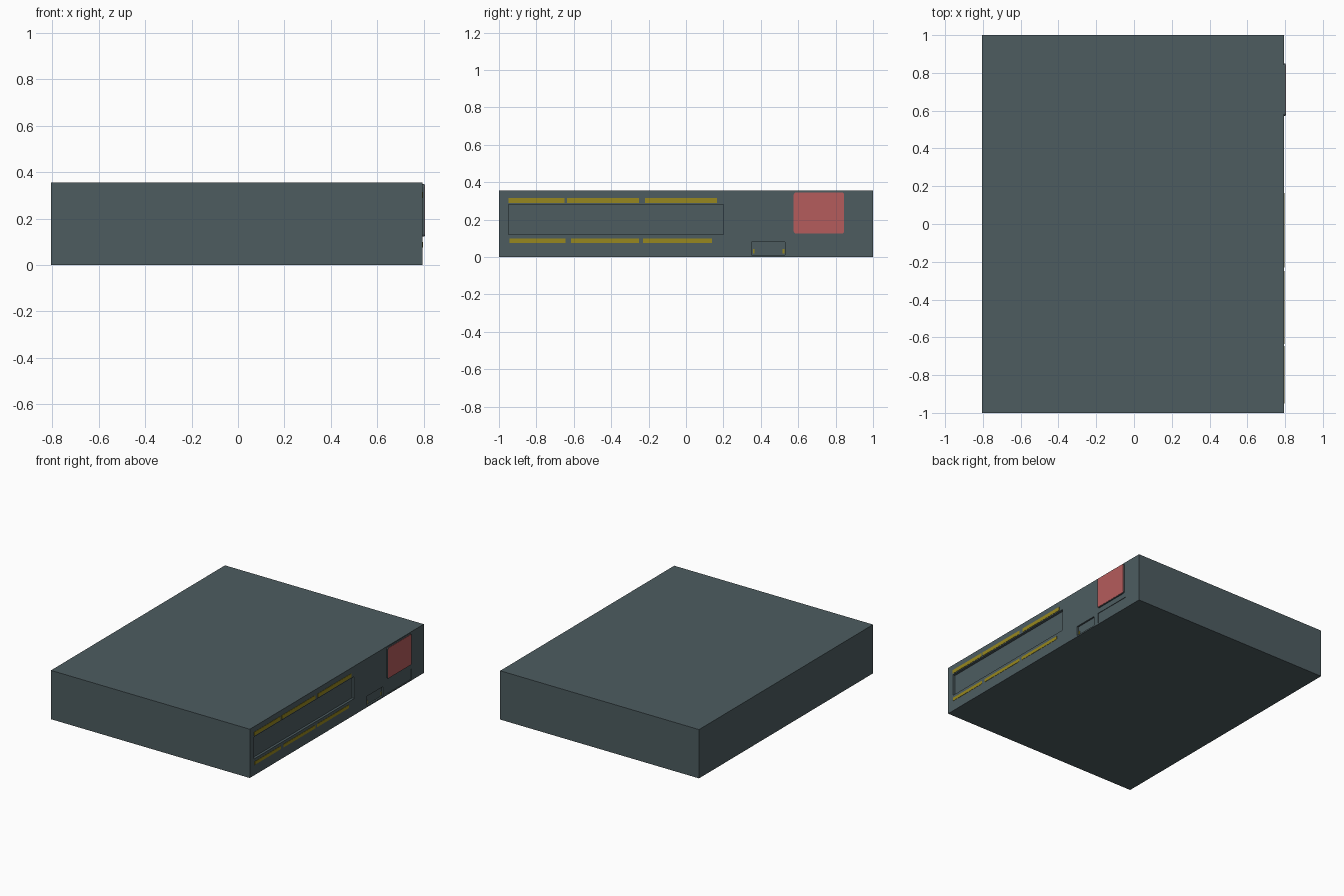
import bpy, bmesh

if "Cube" in bpy.data.objects:
    bpy.data.objects.remove(bpy.data.objects["Cube"])


def material(name, rgb):
    m = bpy.data.materials.new(name)
    m.diffuse_color = (*rgb, 1)
    m.use_nodes = True
    m.node_tree.nodes["Principled BSDF"].inputs["Base Color"].default_value = m.diffuse_color
    return m


slate = material("slate grey", (0.075, 0.108, 0.118))
red = material("muted red", (0.46, 0.107, 0.107))
gold = material("dull gold", (0.31, 0.245, 0.013))


def box(name, x, y, z, mat, round_corners=0):
    """Box from (min, max) ranges, optionally rounding the edges along x."""
    bm = bmesh.new()
    bmesh.ops.create_cube(bm, size=1)
    for v in bm.verts:
        v.co = [(r[0] + r[1]) / 2 + c * (r[1] - r[0]) for r, c in zip((x, y, z), v.co)]
    if round_corners:
        edges = [e for e in bm.edges if abs(e.verts[0].co.x - e.verts[1].co.x) > 1e-5]
        bmesh.ops.bevel(bm, geom=edges, offset=round_corners, segments=3,
                        profile=0.5, affect='EDGES')
    me = bpy.data.meshes.new(name)
    bm.to_mesh(me)
    bm.free()
    me.materials.append(mat)
    ob = bpy.data.objects.new(name, me)
    bpy.context.collection.objects.link(ob)
    return ob


SIDE = 0.795  # plane of the detailed right side

# Main case
case = box("case", (-0.805, SIDE), (-1, 1), (0, 0.355), slate)

# Shallow recesses: long slot panel, small port, lower panel under the button
for name, y, z, depth in (("slot", (-0.95, 0.20), (0.12, 0.28), 0.018),
                          ("port", (0.35, 0.53), (0.01, 0.08), 0.012),
                          ("lower_panel", (0.57, 0.86), (0.008, 0.085), 0.004)):
    cutter = box(name + "_cutter", (SIDE - depth, 0.9), y, z, slate)
    cutter.hide_render = True
    mod = case.modifiers.new(name, 'BOOLEAN')
    mod.operation = 'DIFFERENCE'
    mod.solver = 'EXACT'
    mod.object = cutter
    bpy.context.view_layer.objects.active = case
    bpy.ops.object.modifier_apply(modifier=name)
    bpy.data.objects.remove(cutter)

# Raised button with a red face
box("button", (SIDE - 0.005, 0.803), (0.573, 0.849), (0.122, 0.348), slate, 0.012)
box("button_face", (0.802, 0.805), (0.576, 0.845), (0.125, 0.345), red, 0.012)

# Gold stripes above and below the slot
upper = ((-0.95, -0.65), (-0.635, -0.25), (-0.22, 0.165))
lower = ((-0.945, -0.645), (-0.615, -0.25), (-0.23, 0.14))
for i, y in enumerate(upper):
    box(f"upper_stripe_{i}", (SIDE - 0.002, SIDE + 0.002), y, (0.288, 0.315), gold)
for i, y in enumerate(lower):
    box(f"lower_stripe_{i}", (SIDE - 0.002, SIDE + 0.002), y, (0.075, 0.098), gold)

# Tiny gold marks inside the port
for i, (y, z) in enumerate(((0.362, 0.03), (0.522, 0.03))):
    box(f"port_mark_{i}", (SIDE - 0.013, SIDE - 0.009), (y - 0.005, y + 0.005),
        (z - 0.012, z + 0.012), gold)
